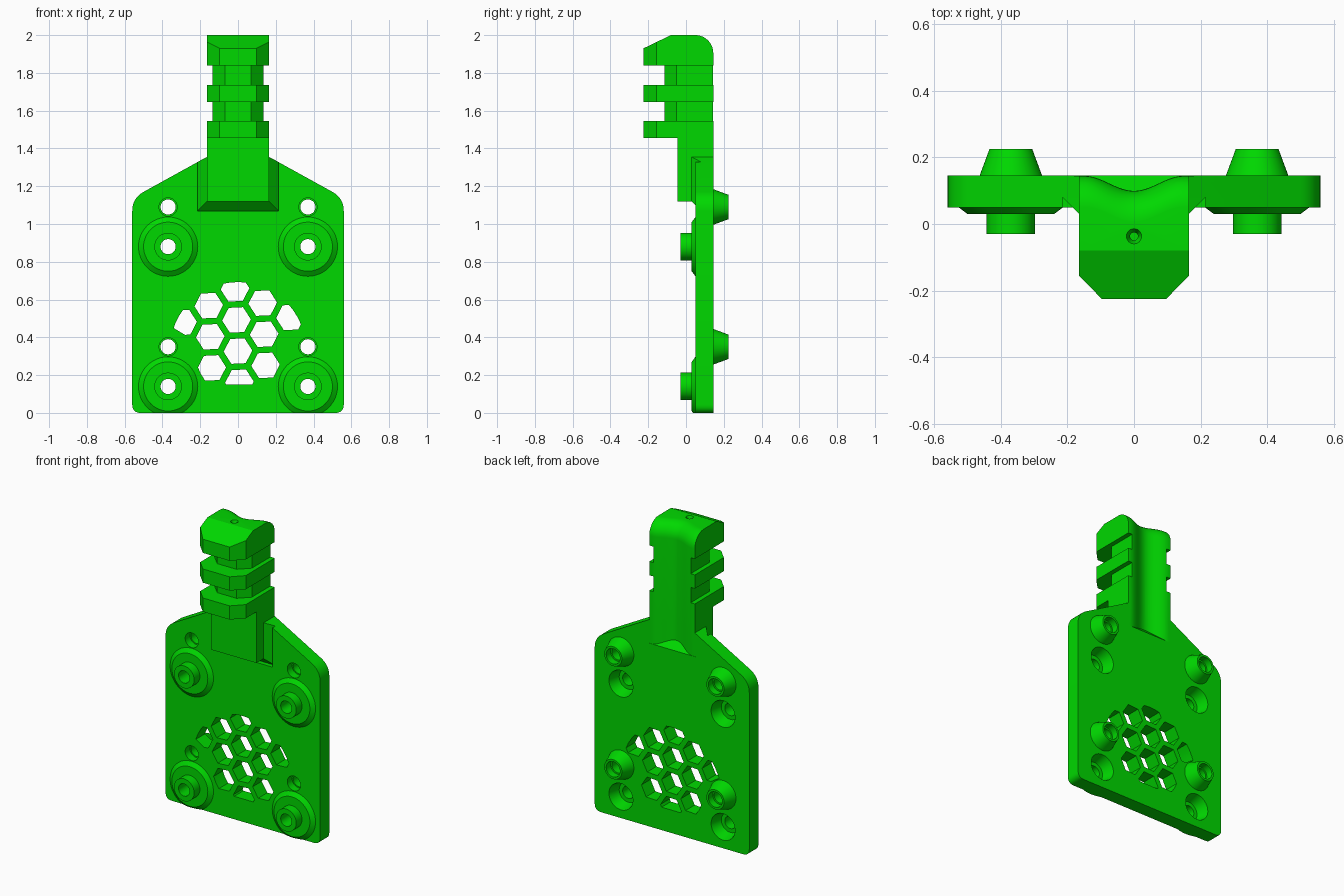
import bpy, bmesh, math
from mathutils import Vector

if "Cube" in bpy.data.objects:
    bpy.data.objects.remove(bpy.data.objects["Cube"])

green = bpy.data.materials.new("green")
green.diffuse_color = (0.0, 0.69, 0.0, 1)
green.use_nodes = True
green.node_tree.nodes["Principled BSDF"].inputs["Base Color"].default_value = green.diffuse_color


def finish(name, bm):
    bmesh.ops.recalc_face_normals(bm, faces=bm.faces)
    if bm.calc_volume(signed=True) < 0:
        bmesh.ops.reverse_faces(bm, faces=bm.faces)
    me = bpy.data.meshes.new(name)
    bm.to_mesh(me)
    bm.free()
    me.materials.append(green)
    ob = bpy.data.objects.new(name, me)
    bpy.context.collection.objects.link(ob)
    return ob


def bridge(bm, loops):
    for p, q in loops:
        for i in range(len(p)):
            j = (i + 1) % len(p)
            bm.faces.new((p[i], p[j], q[j], q[i]))


def prism(name, pts, a, b, axis):
    """Extrude a 2D outline from a to b along one axis."""
    place = {"x": lambda p, t: (t, p[0], p[1]),
             "y": lambda p, t: (p[0], t, p[1]),
             "z": lambda p, t: (p[0], p[1], t)}[axis]
    bm = bmesh.new()
    lo, hi = ([bm.verts.new(place(p, t)) for p in pts] for t in (a, b))
    bm.faces.new(lo)
    bm.faces.new(hi)
    bridge(bm, [(lo, hi)])
    return finish(name, bm)


def lathe(name, profile, x, z, tube=True, n=48):
    """Revolve (radius, y) points around an axis parallel to y."""
    bm = bmesh.new()
    rs = [[bm.verts.new((x + r * math.cos(2 * math.pi * i / n), y,
                         z + r * math.sin(2 * math.pi * i / n)))
           for i in range(n)] for r, y in profile]
    bridge(bm, zip(rs, rs[1:] + rs[:1] if tube else rs[1:]))
    if not tube:
        bm.faces.new(rs[0])
        bm.faces.new(rs[-1])
    return finish(name, bm)


def volume(me):
    bm = bmesh.new()
    bm.from_mesh(me)
    v = bm.calc_volume(signed=True)
    bm.free()
    return v


def boolean(ob, other, op="DIFFERENCE", keep=False):
    """Apply a boolean; use another solver if the body collapses."""
    before = ob.data.copy()
    bpy.context.view_layer.objects.active = ob
    for solver in ("EXACT", "MANIFOLD", "FLOAT"):
        m = ob.modifiers.new("bool", "BOOLEAN")
        m.operation, m.solver, m.object = op, solver, other
        bpy.ops.object.modifier_apply(modifier=m.name)
        if volume(ob.data) > .6 * volume(before):
            break
        ob.data = before.copy()
    if not keep:
        bpy.data.objects.remove(other, do_unlink=True)


def round_corner(p, c, q, t, n=8):
    p, c, q = Vector(p), Vector(c), Vector(q)
    a, b = c + (p - c).normalized() * t, c + (q - c).normalized() * t
    return [tuple(a * (1 - s) ** 2 + c * 2 * s * (1 - s) + b * s * s)
            for s in (i / n for i in range(n + 1))]


def clip(poly, p, n):
    """Keep the part of a 2D polygon behind the line through p with normal n."""
    out = []
    for a, b in zip(poly, poly[1:] + poly[:1]):
        da, db = (a - p).dot(n), (b - p).dot(n)
        if da <= 0:
            out.append(a)
        if da * db < 0:
            out.append(a + (b - a) * (da / (da - db)))
    return [a for a, b in zip(out, out[1:] + out[:1]) if (a - b).length > .002]


# Plate outline: rounded bottom corners and sloping shoulders
half = round_corner((0, 0), (.56, 0), (.56, 1.137), .045)
half += round_corner((.56, 0), (.56, 1.137), (.165, 1.355), .07) + [(.165, 1.355)]
plate = prism("plate", half + [(-x, z) for x, z in half[::-1]], .05, .145, "y")
boolean(plate, prism("cut", [(-.215, 1.07), (.215, 1.07), (.215, 1.5), (-.215, 1.5)],
                     0, .08, "y"))

# Bosses, sockets and holes
floor = prism("floor_cutter", [(-1, -1), (1, -1), (1, 1), (-1, 1)], -.5, 0, "z")
bosses = []
for side, x in (("left", -.37), ("right", .37)):
    for level, z in (("lower", .14), ("upper", .88)):
        zc = z + .21
        for prof, h in (([(.04, 0), (.04, .2)], z), ([(.065, .07), (.088, .15)], z),
                        ([(.048, 0), (.048, .1)], zc), ([(.04, .09), (.04, .2)], zc)):
            boolean(plate, lathe("cut", prof, x, h, False))
        post = lathe(f"front_post_{level}_{side}",
                     [(.04, .05), (.157, .05), (.13, .03), (.073, .03),
                      (.073, -.03), (.04, -.03)], x, z)
        if level == "lower":
            boolean(post, floor, keep=True)
        bosses += [post, lathe(f"back_cone_{level}_{side}",
                               [(.04, .145), (.094, .145), (.064, .226), (.05, .226),
                                (.05, .18), (.04, .18)], x, zc)]
bpy.data.objects.remove(floor, do_unlink=True)


# Honeycomb vent, trimmed to a round area and kept clear of the bosses
def polar(r, deg):
    a = math.radians(deg + 2.7)
    return Vector((r * math.cos(a), r * math.sin(a)))


w, v = polar(.165, 30), polar(.165, 90)
for i, j in [(0, -2), (0, -1), (0, 0), (0, 1), (1, -2), (1, -1), (1, 0),
             (-1, -1), (-1, 0), (-1, 1), (2, -1), (-2, 1)]:
    c = Vector((-.008, .492)) + i * w + j * v
    cell = [c + polar(.076, 60 * k) for k in range(6)]
    for k in range(48):
        n = polar(1, 7.5 * k)
        cell = clip(cell, Vector((0, .332)) + n * .36, n)
    cell = clip(cell, Vector((0, .15)), Vector((0, -1)))
    for bx in (-.37, .37):
        for bz, r in ((.14, .185), (.35, .1)):
            b = Vector((bx, bz))
            n = (c - b).normalized()
            cell = clip(cell, b + n * r, -n)
    boolean(plate, prism("cut", [tuple(p) for p in cell], 0, .2, "y"))

# Neck: lower block, core column and three ribs
neck = prism("neck", [(-.045, 1.12), (.08, 1.12), (.08, 1.355), (.145, 1.355),
                      (.145, 1.5), (-.045, 1.5)], -.165, .165, "x")


def section(wide, front, flat, shoulder, z0, z1):
    h = [(wide, .145), (wide, shoulder), (flat, front)]
    return prism("part", h + [(-x, y) for x, y in h[::-1]], z0, z1, "z")


boolean(neck, section(.135, -.115, .07, -.05, 1.48, 1.9), "UNION")
for z0, z1 in ((1.455, 1.545), (1.645, 1.735), (1.84, 2.0)):
    boolean(neck, section(.165, -.225, .097, -.155, z0, z1), "UNION")

# Flared foot of the neck
bm = bmesh.new()
for s in (-1, 1):
    for p in ((.165, .03, 1.12), (.165, .03, 1.355), (.215, .08, 1.07),
              (.215, .08, 1.328), (.165, .08, 1.355)):
        bm.verts.new((s * p[0], p[1], p[2]))
bmesh.ops.convex_hull(bm, input=bm.verts)
boolean(neck, finish("part", bm), "UNION")

# Sloped front of the head
boolean(neck, prism("cut", [(-.08, 2.0), (-.225, 1.93), (-.4, 1.845), (-.4, 2.2), (-.08, 2.2)],
                    -.3, .3, "x"))

# Concave channel up the back, rolling over the top edge
bm = bmesh.new()
loops = []
for k in range(33):
    x = -.18 + .36 * k / 32
    d = .0005 + (.0225 * (1 + math.cos(math.pi * x / .15)) if abs(x) < .15 else 0)
    prof = [(.3, 1.2), (.145, 1.2), (.145 - d, 1.2 + d)]
    prof += [(.05 - d + .095 * math.cos(t), 1.905 + .0951 * math.sin(t))
             for t in (math.pi / 2 * i / 10 for i in range(11))]
    prof += [(.05 - d, 2.1), (.3, 2.1)]
    loops.append([bm.verts.new((x, y, z)) for y, z in prof])
bridge(bm, zip(loops, loops[1:]))
bm.faces.new(loops[0])
bm.faces.new(loops[-1])
bmesh.ops.triangulate(bm, faces=bm.faces)
channel = finish("channel_cutter", bm)
boolean(plate, channel, keep=True)
boolean(neck, channel)

# Small countersunk hole in the top
for r0, r1, z0, z1 in ((.012, .012, 1.7, 1.99), (.012, .025, 1.975, 2.005)):
    bm = bmesh.new()
    bmesh.ops.create_cone(bm, cap_ends=True, segments=24, radius1=r0, radius2=r1, depth=z1 - z0)
    bmesh.ops.translate(bm, verts=bm.verts, vec=(0, -.037, (z0 + z1) / 2))
    boolean(neck, finish("cut", bm))

# Smooth the round surfaces, keep the edges sharp
bpy.ops.object.select_all(action="DESELECT")
for ob in [plate, neck] + bosses:
    ob.select_set(True)
bpy.context.view_layer.objects.active = plate
bpy.ops.object.shade_smooth_by_angle(angle=math.radians(25))
